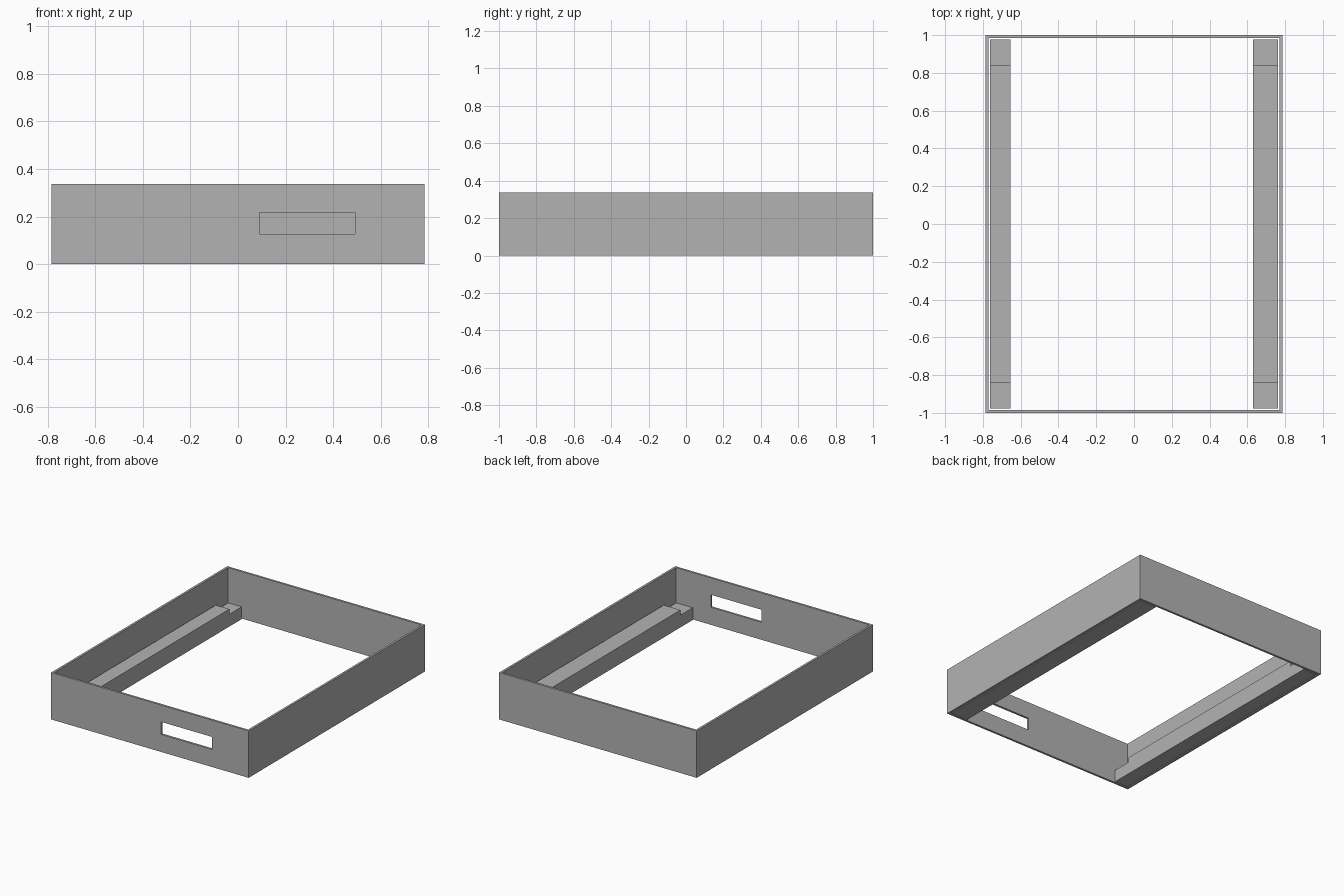
import bpy
import bmesh
from mathutils import Matrix, Vector

cube = bpy.data.objects.get("Cube")
if cube:
    bpy.data.objects.remove(cube, do_unlink=True)

HALF_X, HALF_Y, HEIGHT, WALL = 0.785, 1.0, 0.337, 0.022

grey = bpy.data.materials.new("plain grey")
grey.use_nodes = True
grey.diffuse_color = (0.45, 0.45, 0.45, 1)
grey.node_tree.nodes["Principled BSDF"].inputs["Base Color"].default_value = grey.diffuse_color


def add_object(name, bm):
    bmesh.ops.recalc_face_normals(bm, faces=bm.faces)
    mesh = bpy.data.meshes.new(name)
    bm.to_mesh(mesh)
    bm.free()
    mesh.materials.append(grey)
    obj = bpy.data.objects.new(name, mesh)
    bpy.context.collection.objects.link(obj)
    return obj


def box(low, high):
    bm = bmesh.new()
    low, high = Vector(low), Vector(high)
    place = Matrix.Translation((low + high) / 2) @ Matrix.Diagonal((*(high - low), 1))
    bmesh.ops.create_cube(bm, size=1, matrix=place)
    return bm


# Open rectangular frame: inset top and bottom, then join the two openings
bm = box((-HALF_X, -HALF_Y, 0), (HALF_X, HALF_Y, HEIGHT))
bm.normal_update()
caps = [f for f in bm.faces if abs(f.normal.z) > 0.5]
bmesh.ops.inset_individual(bm, faces=caps, thickness=WALL)
rims = [e for f in caps for e in f.edges]
bmesh.ops.delete(bm, geom=caps, context='FACES_ONLY')
bmesh.ops.bridge_loops(bm, edges=rims)
frame = add_object("frame", bm)

# Slot through the front wall
cutter = add_object("slot_cutter", box((0.09, -1.1, 0.126), (0.492, -0.9, 0.216)))
cutter.hide_render = True
slot = frame.modifiers.new("slot", 'BOOLEAN')
slot.operation = 'DIFFERENCE'
slot.solver = 'EXACT'
slot.object = cutter
bpy.context.view_layer.objects.active = frame
bpy.ops.object.modifier_apply(modifier=slot.name)
bpy.data.objects.remove(cutter, do_unlink=True)


# Side ledges: raised in the middle, with a lower step at each end
def ledge(name, outer, inner):
    end, step, low, high = HALF_Y - WALL, 0.838, 0.088, 0.125
    profile = [(-end, 0), (end, 0), (end, low), (step, low),
               (step, high), (-step, high), (-step, low), (-end, low)]
    bm = bmesh.new()
    face = bm.faces.new([bm.verts.new((outer, y, z)) for y, z in profile])
    side = bmesh.ops.extrude_face_region(bm, geom=[face], use_keep_orig=True)
    moved = [v for v in side["geom"] if isinstance(v, bmesh.types.BMVert)]
    bmesh.ops.translate(bm, verts=moved, vec=(inner - outer, 0, 0))
    return add_object(name, bm)


ledge("right_ledge", WALL - HALF_X, -0.655)
ledge("left_ledge", HALF_X - WALL, 0.631)
